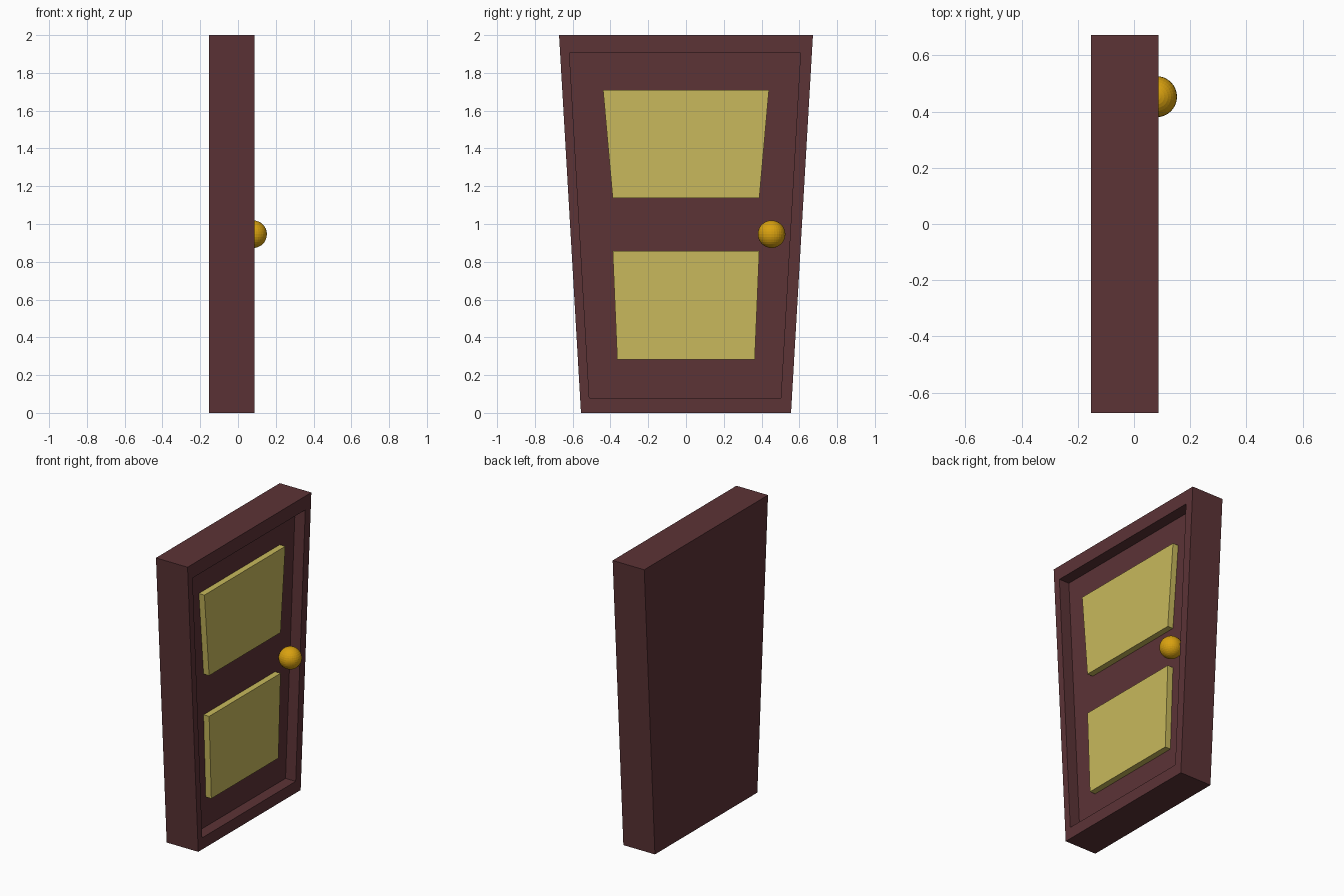
import bpy, bmesh

if "Cube" in bpy.data.objects:
    bpy.data.objects.remove(bpy.data.objects["Cube"])


def material(name, rgb):
    m = bpy.data.materials.new(name)
    m.diffuse_color = (*rgb, 1)
    m.use_nodes = True
    m.node_tree.nodes["Principled BSDF"].inputs["Base Color"].default_value = m.diffuse_color
    return m


def trapezoid(x, z0, left0, right0, z1, left1, right1):
    """Four corners in the plane at x, counter-clockwise seen from +x."""
    return [(x, left0, z0), (x, right0, z0), (x, right1, z1), (x, left1, z1)]


def stacked(name, rings, mat):
    """Solid that joins a row of trapezoid rings, capped at both ends."""
    bm = bmesh.new()
    loops = [[bm.verts.new(p) for p in ring] for ring in rings]
    bm.faces.new(loops[0][::-1])
    for a, b in zip(loops, loops[1:]):
        for i in range(4):
            j = (i + 1) % 4
            bm.faces.new((a[i], a[j], b[j], b[i]))
    bm.faces.new(loops[-1])
    mesh = bpy.data.meshes.new(name)
    bm.to_mesh(mesh)
    bm.free()
    mesh.materials.append(mat)
    ob = bpy.data.objects.new(name, mesh)
    bpy.context.collection.objects.link(ob)
    return ob


wood = material("dark_wood", (0.107, 0.033, 0.037))
cream = material("panel_yellow", (0.578, 0.485, 0.107))
brass = material("brass", (0.70, 0.36, 0.005))

back, front, floor, panel_front = -0.153, 0.087, 0.01, 0.052

# Door slab: tapered outline, raised rim and recessed face
outline = (0, -0.556, 0.556, 2, -0.672, 0.672)
recess = (0.08, -0.512, 0.502, 1.905, -0.617, 0.606)
stacked("door_slab", [trapezoid(back, *outline), trapezoid(front, *outline),
                      trapezoid(front, *recess), trapezoid(floor, *recess)], wood)

# Raised panels, seated slightly into the recessed face
for name, z0, w0, z1, w1 in (("upper_panel", 1.137, 0.388, 1.71, 0.439),
                             ("lower_panel", 0.283, 0.364, 0.857, 0.388)):
    stacked(name, [trapezoid(x, z0, -w0, w0, z1, -w1, w1)
                   for x in (floor - 0.01, panel_front)], cream)

# Door knob
bpy.ops.mesh.primitive_uv_sphere_add(segments=32, ring_count=16, radius=0.073,
                                     location=(0.08, 0.453, 0.946))
knob = bpy.context.object
knob.name = "door_knob"
knob.data.materials.append(brass)
